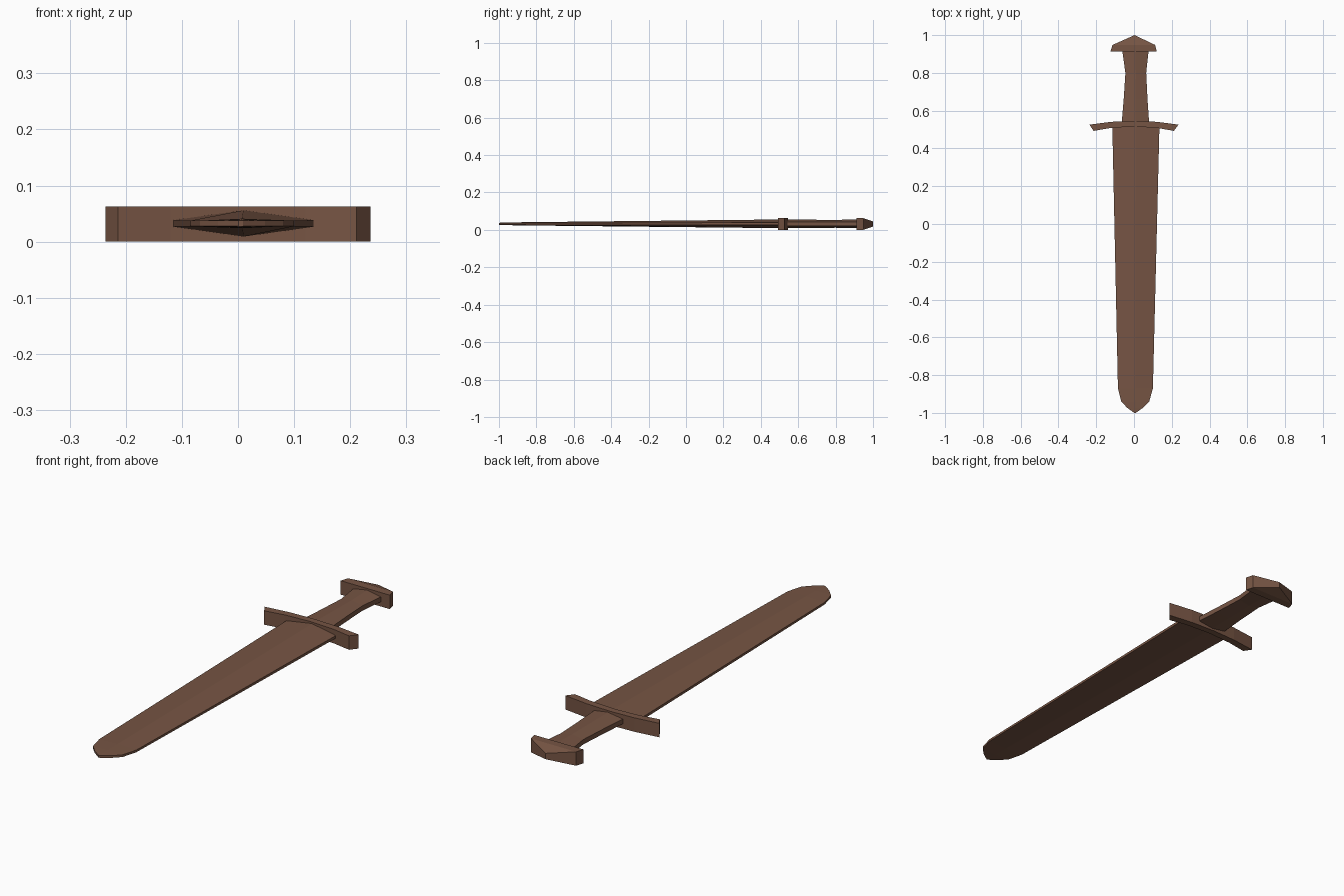
import bpy, bmesh

if "Cube" in bpy.data.objects:
    bpy.data.objects.remove(bpy.data.objects["Cube"])

ZC = 0.0315   # mid height of the whole sword
brown = bpy.data.materials.new("brown_wood")
brown.diffuse_color = (0.182, 0.09, 0.057, 1)
brown.use_nodes = True
brown.node_tree.nodes["Principled BSDF"].inputs["Base Color"].default_value = brown.diffuse_color


def finish(name, bm):
    bmesh.ops.recalc_face_normals(bm, faces=bm.faces)
    me = bpy.data.meshes.new(name)
    bm.to_mesh(me)
    bm.free()
    me.materials.append(brown)
    ob = bpy.data.objects.new(name, me)
    bpy.context.collection.objects.link(ob)
    return ob


def loft(name, sections):
    """Ridged hexagonal bar along y: (y, centre x, half width, ridge half, edge half)."""
    bm = bmesh.new()
    rings = []
    for y, cx, w, r, e in sections:
        pts = [(-w, -e), (0, -r), (w, -e), (w, e), (0, r), (-w, e)]
        rings.append([bm.verts.new((cx + x, y, ZC + z + 0.001)) for x, z in pts])
    for a, b in zip(rings, rings[1:]):
        for i in range(6):
            j = (i + 1) % 6
            bm.faces.new((a[i], a[j], b[j], b[i]))
    bm.faces.new(rings[0])
    bm.faces.new(rings[-1])
    return finish(name, bm)


# Blade with a central ridge and rounded tip
loft("blade", [
    (0.53, 0.010, 0.125, 0.0235, 0.006),
    (-0.87, 0.0075, 0.0925, 0.0085, 0.005),
    (-0.94, 0.0065, 0.074, 0.0075, 0.005),
    (-0.973, 0.006, 0.042, 0.0065, 0.005),
    (-1.0, 0.005, 0.004, 0.0055, 0.005),
])

# Waisted grip
loft("grip", [
    (0.53, 0.0075, 0.073, 0.0235, 0.011),
    (0.66, 0.0085, 0.063, 0.022, 0.011),
    (0.80, 0.0095, 0.055, 0.021, 0.011),
    (0.92, 0.0075, 0.070, 0.0235, 0.011),
])

# Curved crossguard
outer = [(-0.236, 0.526), (-0.12, 0.541), (0, 0.546), (0.12, 0.541), (0.236, 0.526)]
inner = [(-0.214, 0.493), (-0.12, 0.509), (0, 0.516), (0.12, 0.509), (0.211, 0.493)]
bm = bmesh.new()
rings = [[bm.verts.new((x, y, z)) for (x, y), z in ((o, 0), (o, 0.063), (i, 0.063), (i, 0))]
         for o, i in zip(outer, inner)]
for a, b in zip(rings, rings[1:]):
    for k in range(4):
        m = (k + 1) % 4
        bm.faces.new((a[k], a[m], b[m], b[k]))
bm.faces.new(rings[0])
bm.faces.new(rings[-1])
finish("crossguard", bm)

# Peaked pommel, thinning to its apex
bm = bmesh.new()
layers = []
for s in (-1, 1):
    h = 0.0315 * s
    layers.append([bm.verts.new((x, y, ZC + z)) for x, y, z in (
        (-0.125, 0.912, h), (0.121, 0.912, h), (0.112, 0.948, h),
        (0.003, 1.0, h * 0.42), (-0.114, 0.948, h))])
for v in layers:
    bm.faces.new((v[0], v[1], v[2], v[4]))
    bm.faces.new((v[2], v[3], v[4]))
for i in range(5):
    j = (i + 1) % 5
    bm.faces.new((layers[0][i], layers[0][j], layers[1][j], layers[1][i]))
finish("pommel", bm)
